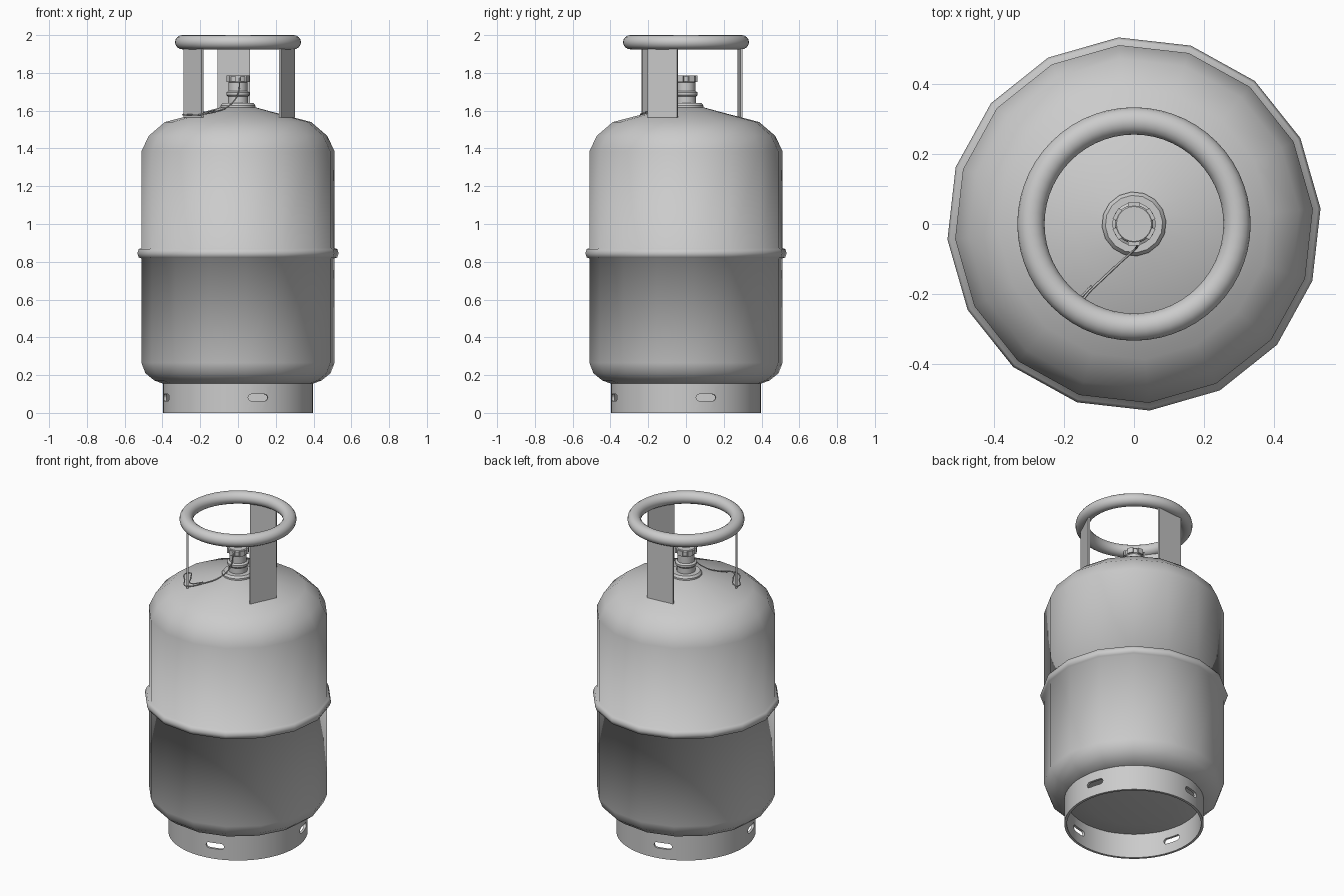
import bpy, bmesh, math
from mathutils import Vector, Matrix

if "Cube" in bpy.data.objects:
    bpy.data.objects.remove(bpy.data.objects["Cube"])

grey = bpy.data.materials.new("grey_metal")
grey.diffuse_color = (0.6, 0.6, 0.6, 1)
grey.use_nodes = True
grey.node_tree.nodes["Principled BSDF"].inputs["Base Color"].default_value = grey.diffuse_color


def new_object(name, bm, smooth_angle=None):
    bmesh.ops.recalc_face_normals(bm, faces=bm.faces)
    me = bpy.data.meshes.new(name)
    bm.to_mesh(me)
    bm.free()
    me.materials.append(grey)
    ob = bpy.data.objects.new(name, me)
    bpy.context.collection.objects.link(ob)
    if smooth_angle:
        bpy.ops.object.select_all(action='DESELECT')
        ob.select_set(True)
        bpy.context.view_layer.objects.active = ob
        bpy.ops.object.shade_smooth_by_angle(angle=math.radians(smooth_angle))
    return ob


def lathe(name, profile, sides, offset=0.0, smooth=35, closed=False):
    """Revolve (radius, z) points about the z axis."""
    bm = bmesh.new()
    rings = []
    for r, z in profile:
        if r == 0:
            rings.append([bm.verts.new((0, 0, z))] * sides)
        else:
            rings.append([bm.verts.new((r * math.cos(offset + math.tau * i / sides),
                                        r * math.sin(offset + math.tau * i / sides), z))
                          for i in range(sides)])
    pairs = list(zip(rings, rings[1:]))
    if closed:
        pairs.append((rings[-1], rings[0]))
    for a, b in pairs:
        for i in range(sides):
            j = (i + 1) % sides
            bm.faces.new(list(dict.fromkeys((a[i], a[j], b[j], b[i]))))
    return new_object(name, bm, smooth)


def box_bm(bm, size, matrix):
    bmesh.ops.create_cube(bm, size=1, matrix=matrix @ Matrix.Diagonal((*size, 1)))


TURN = math.radians(4.8)

# Tank with weld band, one 16-sided smooth surface
lathe("tank_body", [
    (0, 0.13), (0.25, 0.135), (0.40, 0.155), (0.445, 0.172), (0.492, 0.21), (0.513, 0.265),
    (0.513, 0.818), (0.527, 0.822), (0.535, 0.845), (0.527, 0.868), (0.513, 0.872),
    (0.513, 1.385), (0.474, 1.467), (0.388, 1.54), (0.175, 1.595), (0.085, 1.62), (0, 1.625)],
    16, TURN, smooth=100)

# Foot ring with four rounded slots
foot = lathe("foot_ring", [(0.397, 0), (0.397, 0.17), (0.382, 0.17), (0.382, 0)], 64, closed=True)
bm = bmesh.new()
for k in range(4):
    a = math.radians(15.6 + 90 * k)
    m = Matrix.Rotation(a, 4, 'Z') @ Matrix.Translation((0.39, 0, 0.081))
    pts = []
    for side in (1, -1):
        for i in range(9):
            t = -math.pi / 2 + math.pi * i / 8
            pts.append((side * (0.036 + 0.018 * math.cos(t)), side * 0.018 * math.sin(t)))
    lo = [bm.verts.new(m @ Vector((-0.05, y, z))) for y, z in pts]
    hi = [bm.verts.new(m @ Vector((0.05, y, z))) for y, z in pts]
    bm.faces.new(lo)
    bm.faces.new(hi)
    for i in range(len(pts)):
        j = (i + 1) % len(pts)
        bm.faces.new((lo[i], lo[j], hi[j], hi[i]))
cutter = new_object("slot_cutter", bm)
cutter.hide_render = True
cutter.hide_viewport = True
mod = foot.modifiers.new("slots", 'BOOLEAN')
mod.operation = 'DIFFERENCE'
mod.solver = 'EXACT'
mod.object = cutter

# Handle ring
lathe("handle_ring", [(0.2945 + 0.039 * math.cos(math.tau * i / 16),
                       1.9625 + 0.0375 * math.sin(math.tau * i / 16)) for i in range(16)],
      56, smooth=60, closed=True)

# Three flat handle supports
for n, deg in enumerate((94.6, 214.6, 334.6)):
    bm = bmesh.new()
    box_bm(bm, (0.011, 0.172, 0.40),
           Matrix.Rotation(math.radians(deg), 4, 'Z') @ Matrix.Translation((0.287, 0, 1.765)))
    new_object(f"handle_support_{n + 1}", bm)

# Valve boss and valve stem
lathe("valve_boss", [(0, 1.60), (0.092, 1.60), (0.092, 1.628), (0.082, 1.641), (0, 1.641)], 16, TURN)
lathe("valve_stem", [(0, 1.63), (0.053, 1.63), (0.053, 1.675), (0.062, 1.684), (0.062, 1.697),
                     (0.05, 1.704), (0.05, 1.75), (0, 1.75)], 24)

# Valve cap with grip lugs
lathe("valve_cap", [(0, 1.745), (0.046, 1.745), (0.055, 1.755), (0.055, 1.78), (0.05, 1.787),
                    (0, 1.787)], 24)
bm = bmesh.new()
for k in range(6):
    box_bm(bm, (0.012, 0.034, 0.032),
           Matrix.Rotation(math.radians(30 + 60 * k), 4, 'Z') @ Matrix.Translation((0.055, 0, 1.769)))
new_object("cap_lugs", bm)

# Thin tether from the cap, looped around the left support
def wire(name, points, radius):
    cu = bpy.data.curves.new(name, 'CURVE')
    cu.dimensions = '3D'
    cu.bevel_depth = radius
    cu.bevel_resolution = 1
    cu.resolution_u = 6
    sp = cu.splines.new('BEZIER')
    sp.bezier_points.add(len(points) - 1)
    for bp, p in zip(sp.bezier_points, points):
        bp.co = p
        bp.handle_left_type = bp.handle_right_type = 'AUTO'
    cu.materials.append(grey)
    bpy.context.collection.objects.link(bpy.data.objects.new(name, cu))


wire("cap_tether", [(0.01, -0.062, 1.775), (0.0, -0.075, 1.69), (-0.045, -0.115, 1.628),
                    (-0.12, -0.185, 1.594), (-0.18, -0.24, 1.582), (-0.205, -0.235, 1.578),
                    (-0.25, -0.172, 1.578), (-0.292, -0.104, 1.58), (-0.275, -0.09, 1.585),
                    (-0.222, -0.152, 1.59), (-0.175, -0.215, 1.592), (-0.12, -0.178, 1.6)], 0.0035)
